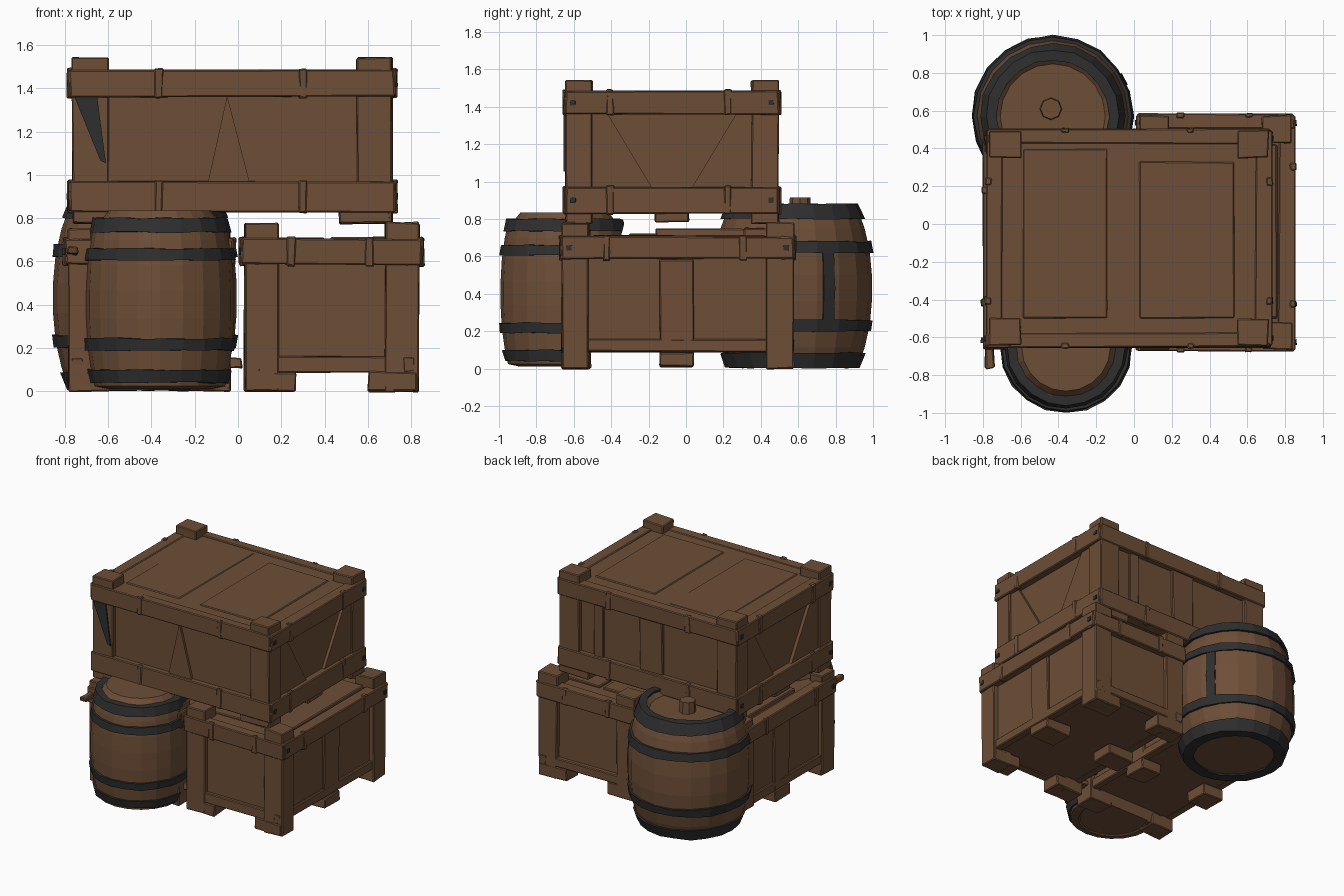
import bpy, bmesh, math, random
from mathutils import Vector

if "Cube" in bpy.data.objects:
    bpy.data.objects.remove(bpy.data.objects["Cube"])
random.seed(4)


def material(name, rgb):
    m = bpy.data.materials.new(name)
    m.diffuse_color = (*rgb, 1)
    m.use_nodes = True
    m.node_tree.nodes["Principled BSDF"].inputs["Base Color"].default_value = m.diffuse_color
    return m


WOOD = material("brown wood", (0.155, 0.077, 0.038))
IRON = material("dark iron", (0.028, 0.028, 0.029))


def finish(bm, name, mat, bevel=0.0):
    bmesh.ops.recalc_face_normals(bm, faces=bm.faces)
    me = bpy.data.meshes.new(name)
    bm.to_mesh(me)
    bm.free()
    me.materials.append(mat)
    ob = bpy.data.objects.new(name, me)
    bpy.context.collection.objects.link(ob)
    if bevel:
        b = ob.modifiers.new("worn edges", 'BEVEL')
        b.width, b.segments = bevel, 1
    return ob


def boxes(name, specs, mat=WOOD, jitter=0.005, bevel=0.006):
    """Several rough hewn boxes (x0,x1,y0,y1,z0,z1) as one object."""
    bm = bmesh.new()
    for x0, x1, y0, y1, z0, z1 in specs:
        r = bmesh.ops.create_cube(bm, size=1)
        for v in r['verts']:
            c = v.co
            v.co = Vector((x1 if c.x > 0 else x0, y1 if c.y > 0 else y0, z1 if c.z > 0 else z0))
            v.co += Vector([random.uniform(-jitter, jitter) for _ in range(3)])
    return finish(bm, name, mat, bevel)


def plate(name, pts, offset, mat=WOOD):
    """Flat polygon thickened along a direction."""
    bm = bmesh.new()
    f = bm.faces.new([bm.verts.new(p) for p in pts])
    r = bmesh.ops.extrude_face_region(bm, geom=[f])
    for v in r['geom']:
        if isinstance(v, bmesh.types.BMVert):
            v.co += Vector(offset)
    return finish(bm, name, mat)


def crate(name, x0, x1, y0, y1, z0, z1, foot, low, high, lip, post, mid_sides=True, back_feet=True):
    """Framed crate; low/high are (bottom, top) heights of the rails."""
    d, o = 0.033, 0.018                     # panel recess, rail overhang
    cy = -.05 if mid_sides else (y0 + y1) / 2
    boxes(name + "_body", [(x0 + d, x1 - d, y0 + d, y1 - d, low[0] + .005, high[1] - lip)], jitter=0)
    # corner posts running from feet to caps
    xs = [(x0, x0 + post), (x1 - post, x1)]
    ys = [(y0, y0 + .145), (y1 - .145, y1)]
    boxes(name + "_corner_posts", [(*a, *b, z0 if back_feet or b[0] == y0 else low[0], z1) for a in xs for b in ys])
    # horizontal rails on all sides
    rails = []
    for (za, zb), out in ((low, o if low[1] - low[0] > .1 else -.015), (high, o)):
        rails += [(x0 - out * .6, x1 + out * .6, y0 - out * .4, y0 + .07, za, zb),
                  (x0 - out * .6, x1 + out * .6, y1 - .07, y1 + out * .4, za, zb),
                  (x0 - out, x0 + .07, y0, y1, za, zb), (x1 - .07, x1 + out, y0, y1, za, zb)]
    boxes(name + "_rails", rails)
    # foot blocks and skids beneath
    f = post + .07
    feet = [(a, a + f, *b, z0, foot + .02) for a in (x0 + .01, x1 - f - .01) for b in ys[:2 if back_feet else 1]]
    feet += [(*a, cy - .09, cy + .09, z0 + .01, foot + .02) for a in ((x0 + .01, x0 + f), (x1 - f, x1 - .01))]
    boxes(name + "_feet", feet)
    # upright battens on the long sides
    if mid_sides:
        boxes(name + "_side_battens", [(a, a + .025, cy - .09, cy + .09, low[0], high[0])
                                       for a in (x0 + .015, x1 - .04)])
    # wrapped joint clamps and iron pegs on the rails
    for k, (za, zb) in enumerate((low, high)):
        if zb - za < .1:
            continue
        zc, h = (za + zb) / 2, (zb - za) / 2 + .006
        boxes(f"{name}_joint_clamps_{k}",
              [(a - .02, a + .02, b - .012, b + .012, zc - h, zc + h)
               for a in (x0 + .27 * (x1 - x0), x1 - .28 * (x1 - x0)) for b in (y0, y1)] +
              [(a - .016, a + .016, b - .02, b + .02, zc - h, zc + h)
               for a in (x0 - o * .4, x1 + o * .4) for b in (y0 + .24, y1 - .27)])
        boxes(f"{name}_pegs_{k}", [(a - .007, a + .007, b - .014, b + .014, zc - .014, zc + .014)
                                   for a in (x0 - o, x1 + o) for b in (y0 + .04, y1 - .04)], IRON, .002, 0)


crate("right_crate", .03, .835, -.665, .575, 0, .78, .07, (.09, .16), (.585, .705), .01, .155)
crate("left_crate", -.785, -.035, -.655, .45, 0, .75, .07, (.09, .16), (.585, .705), .01, .11, True, False)
crate("top_crate", -.765, .712, -.645, .495, .775, 1.54, .83, (.83, .97), (1.36, 1.485), .008, .165, False)

# braces of the top crate: front wedge, back battens, side trapezoids
plate("front_wedge", [(-.14, -.63, .96), (.055, -.63, .96), (-.05, -.63, 1.365)], (0, .04, 0))
boxes("back_battens", [(-.14, .05, .44, .482, .96, 1.37), (.36, .44, .44, .478, .96, 1.37)])
for side, x in (("right", .70), ("left", -.755)):
    dx = -.04 if x > 0 else .04
    plate(side + "_front_brace", [(x, -.5, 1.365), (x, -.42, 1.365), (x, -.18, .965), (x, -.5, .965)], (dx, 0, 0))
    plate(side + "_back_brace", [(x, .36, 1.365), (x, .27, 1.365), (x, .03, .965), (x, .36, .965)], (dx, 0, 0))
plate("iron_shard", [(-.755, -.654, 1.36), (-.65, -.654, 1.36), (-.61, -.654, 1.055), (-.635, -.654, 1.065)],
      (0, .009, 0), IRON)
# lid boards
boxes("top_lid_panel", [(.03, .53, -.5, .33, 1.46, 1.485), (-.59, -.14, -.5, .4, 1.46, 1.481)], jitter=.003)
boxes("right_crate_lid_boards", [(.1, .4, -.5, .42, .68, .708), (.43, .76, -.5, .42, .68, .712)])
boxes("left_crate_lid_boards", [(-.7, -.4, -.3, .4, .68, .72), (-.38, -.1, -.16, .4, .68, .75)])
# wooden pegs sticking out of the left crate
boxes("loose_pegs", [(-.785, -.745, -.765, -.62, .63, .67), (-.06, .02, -.6, -.54, .11, .15)], jitter=.01)


def lathe(bm, prof, n, c, wob=0.0, closed=False):
    rings = []
    for r, z in prof:
        ring = []
        for i in range(n):
            q, a = r + random.uniform(-wob, wob), 2 * math.pi * i / n
            ring.append(bm.verts.new((c[0] + q * math.cos(a), c[1] + q * math.sin(a),
                                      z + random.uniform(-wob, wob))))
        rings.append(ring)
    pairs = list(zip(rings, rings[1:])) + ([(rings[-1], rings[0])] if closed else [])
    for a, b in pairs:
        for i in range(n):
            bm.faces.new((a[i], a[(i + 1) % n], b[(i + 1) % n], b[i]))
    return rings


def trim(bm):
    """Cut away the part of a barrel that would sit inside the crate."""
    geom = bm.verts[:] + bm.edges[:] + bm.faces[:]
    bmesh.ops.bisect_plane(bm, geom=geom, plane_co=(0, -.53, 0), plane_no=(0, .97, -.25), clear_outer=True)
    bmesh.ops.holes_fill(bm, edges=[e for e in bm.edges if e.is_boundary])


def barrel(name, c, r, ends, h, hoops, head, rim, cut=False, n=20):
    rad = lambda z: ends + (r - ends) * (1 - abs(2 * z / h - 1) ** 2.4)
    # staves with heads at both ends
    prof = [(ends - .06, .02), (ends - .05, .012)]
    prof += [(rad(h * t), max(.015, h * t * .99)) for t in (.03, .13, .27, .42, .58, .73, .87, .985)]
    prof += [(ends - rim, h * .985), (ends - rim - .03, head)]
    bm = bmesh.new()
    R = lathe(bm, prof, n, c)
    bm.faces.new(R[0])
    bm.faces.new(R[-1])
    if cut:
        trim(bm)
    finish(bm, name + "_staves", WOOD)
    # iron hoops, the end ones reach over the rim
    bm = bmesh.new()
    for z0, z1, inner in hoops:
        ra, rb = rad(z0) + .014, rad(z1) + .014
        lathe(bm, [(ra - inner, z0), (ra, z0), (rb, z1), (rb - inner, z1)], n, c, .004, True)
    if cut:
        trim(bm)
    finish(bm, name + "_hoops", IRON)


barrel("front_barrel", (-.36, -.65), .342, .295, .81,
       [(.04, .10, .05), (.19, .245, .05), (.605, .66, .05), (.735, .80, .05)], .835, .03, True)
barrel("back_barrel", (-.43, .57), .425, .343, .87,
       [(.004, .085, .08), (.20, .26, .05), (.62, .68, .05), (.80, .88, .055)], .83, .035)

# bung on the back barrel lid and iron strap on its side
bm = bmesh.new()
bmesh.ops.create_cone(bm, cap_ends=True, segments=8, radius1=.06, radius2=.055, depth=.1)
bmesh.ops.translate(bm, verts=bm.verts, vec=(-.44, .61, .865))
finish(bm, "barrel_bung", WOOD)
for z0, z1, ra, rb in ((.24, .43, .419, .431), (.43, .64, .431, .417)):
    a0, a1 = math.radians(23), math.radians(32)
    pts = [(-.43 + q * math.cos(a), .57 + q * math.sin(a), z)
           for q, a, z in ((ra, a0, z0), (ra, a1, z0), (rb, a1, z1), (rb, a0, z1))]
    plate("barrel_strap", pts, (-.02, -.01, 0), IRON)
